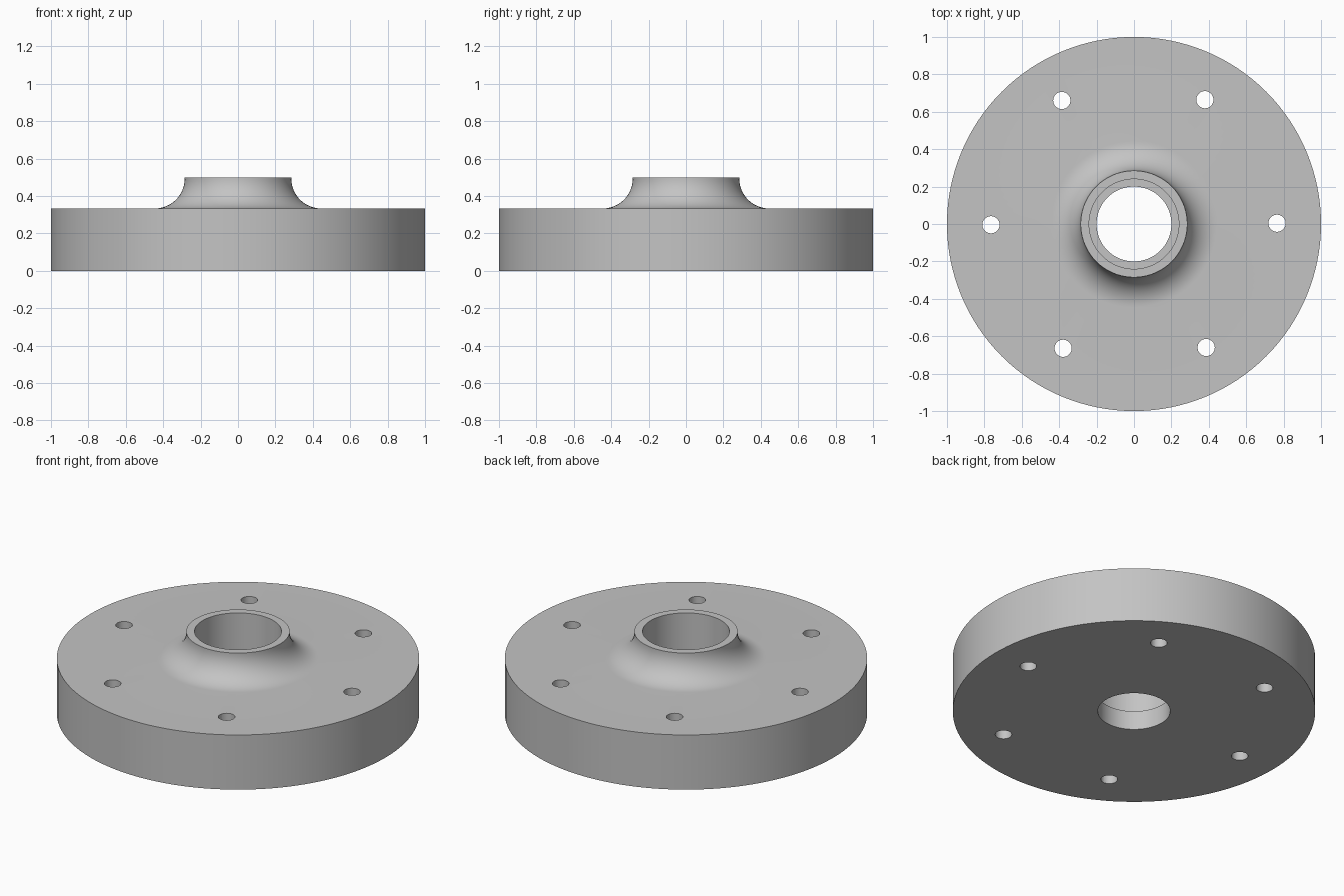
import bpy
import bmesh
from math import cos, sin, radians, tau
from mathutils import Matrix

cube = bpy.data.objects.get("Cube")
if cube:
    bpy.data.objects.remove(cube, do_unlink=True)

SEGMENTS = 128
DISC_TOP, HUB_TOP = 0.333, 0.498
HUB_RADIUS, FILLET = 0.285, 0.16
BOLT_CIRCLE, BOLT_RADIUS, BOLT_COUNT = 0.765, 0.046, 6


def make_material(name, colour):
    mat = bpy.data.materials.new(name)
    mat.use_nodes = True
    mat.diffuse_color = colour
    mat.node_tree.nodes["Principled BSDF"].inputs["Base Color"].default_value = colour
    return mat


def make_object(name, bm):
    bmesh.ops.recalc_face_normals(bm, faces=bm.faces)
    mesh = bpy.data.meshes.new(name)
    bm.to_mesh(mesh)
    bm.free()
    obj = bpy.data.objects.new(name, mesh)
    bpy.context.collection.objects.link(obj)
    return obj


def lathe(name, profile):
    """Revolve a closed (radius, height) profile around z."""
    bm = bmesh.new()
    verts = [bm.verts.new((r, 0, z)) for r, z in profile]
    edges = [bm.edges.new((a, b)) for a, b in zip(verts, verts[1:] + verts[:1])]
    bmesh.ops.spin(bm, geom=verts + edges, cent=(0, 0, 0), axis=(0, 0, 1),
                   angle=tau, steps=SEGMENTS)
    bmesh.ops.remove_doubles(bm, verts=bm.verts, dist=0.0001)
    return make_object(name, bm)


# Flange body: disc, filleted hub and stepped bore
fillet = []
for i in range(17):
    a = radians(90) * i / 16
    fillet.append((HUB_RADIUS + FILLET * (1 - sin(a)),
                   DISC_TOP + FILLET * (1 - cos(a))))
profile = [(0.2, 0), (1, 0), (1, DISC_TOP)] + fillet + [
    (HUB_RADIUS, HUB_TOP), (0.24, HUB_TOP), (0.24, 0.115), (0.2, 0.115)]
flange = lathe("flange", profile)
flange.data.materials.append(make_material("machined grey", (0.55, 0.55, 0.55, 1)))

# Bolt holes: one cutter holding a ring of cylinders
bm = bmesh.new()
for i in range(BOLT_COUNT):
    a = tau * i / BOLT_COUNT + radians(0.3)
    place = Matrix.Translation((BOLT_CIRCLE * cos(a), BOLT_CIRCLE * sin(a), DISC_TOP / 2))
    bmesh.ops.create_cone(bm, cap_ends=True, segments=32, radius1=BOLT_RADIUS,
                          radius2=BOLT_RADIUS, depth=1, matrix=place)
cutter = make_object("bolt_hole_cutter", bm)
cutter.hide_render = True

drill = flange.modifiers.new("bolt holes", 'BOOLEAN')
drill.operation = 'DIFFERENCE'
drill.solver = 'EXACT'
drill.object = cutter

bpy.ops.object.select_all(action='DESELECT')
flange.select_set(True)
bpy.context.view_layer.objects.active = flange
bpy.ops.object.modifier_apply(modifier=drill.name)
bpy.data.objects.remove(cutter, do_unlink=True)

# Smooth round walls with crisp rims
bpy.ops.object.shade_smooth_by_angle(angle=radians(30))
